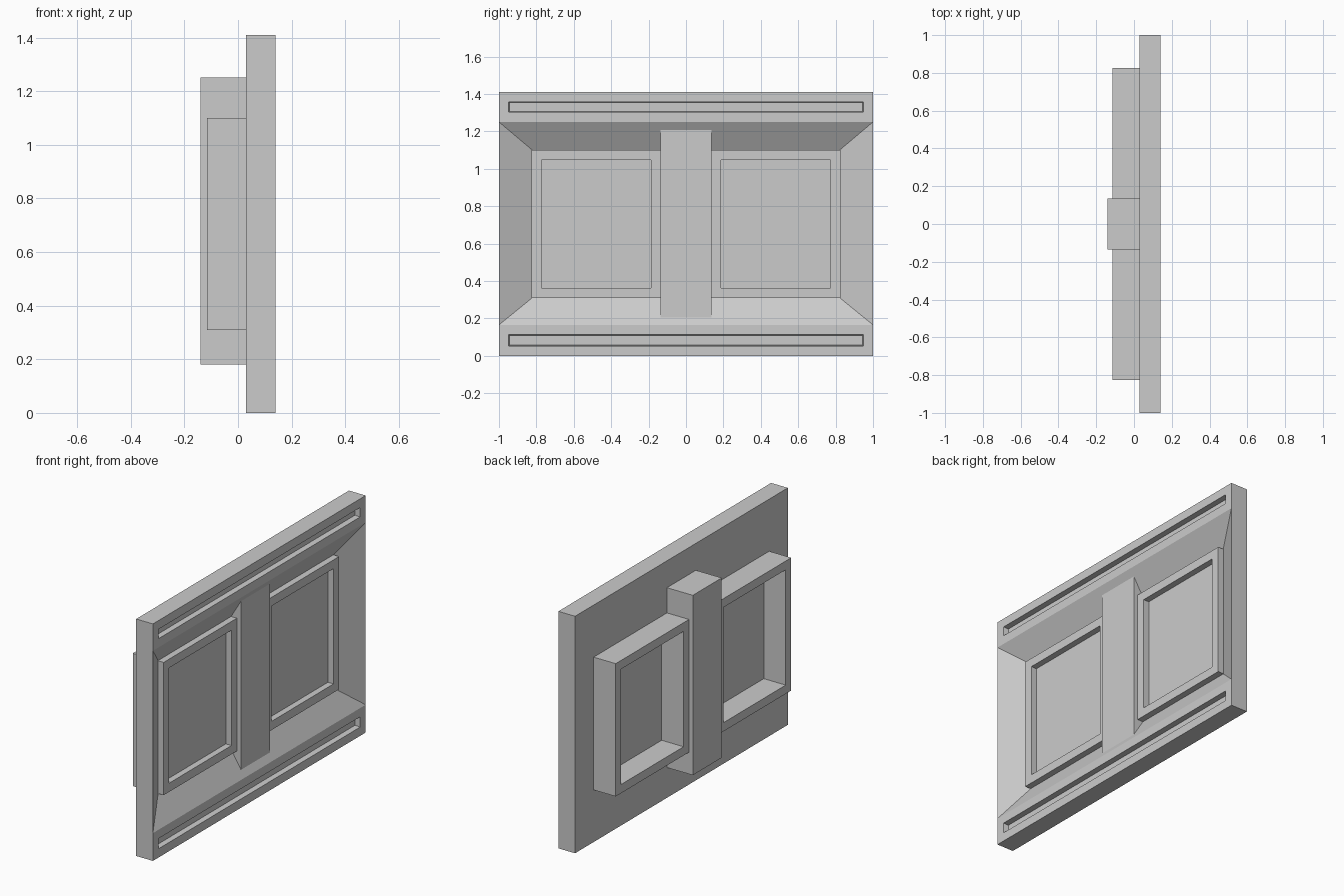
import bpy, bmesh
from mathutils import Vector

cube = bpy.data.objects.get("Cube")
if cube:
    bpy.data.objects.remove(cube, do_unlink=True)

# Single plain grey
grey = bpy.data.materials.new("light_grey")
grey.use_nodes = True
grey.diffuse_color = (0.6, 0.6, 0.6, 1)
grey.node_tree.nodes["Principled BSDF"].inputs["Base Color"].default_value = (0.6, 0.6, 0.6, 1)


def finish(bm, name):
    mesh = bpy.data.meshes.new(name)
    bm.to_mesh(mesh)
    bm.free()
    mesh.materials.append(grey)
    obj = bpy.data.objects.new(name, mesh)
    bpy.context.collection.objects.link(obj)
    return obj


def box(lo, hi):
    bm = bmesh.new()
    bmesh.ops.create_cube(bm, size=1)
    lo, hi = Vector(lo), Vector(hi)
    for v in bm.verts:
        v.co = (lo + hi) / 2 + v.co * (hi - lo)
    bm.normal_update()
    return bm


def sink(bm, face, rim, depth, taper=0.0):
    """Inset a face by rim, then push it inward to make a pocket."""
    normal = face.normal.copy()
    bmesh.ops.inset_individual(bm, faces=[face], thickness=rim, use_even_offset=True)
    bmesh.ops.inset_individual(bm, faces=[face], thickness=taper or 0.0001, use_even_offset=True)
    bmesh.ops.translate(bm, verts=face.verts[:], vec=-normal * depth)


# Wall slab with a sloped recess and a long groove above and below it
BACK, FRONT, FLOOR = 0.03, 0.14, 0.05
HEIGHT, LOW, HIGH = 1.41, 0.165, 1.25
IN_Y, IN_LOW, IN_HIGH = 0.822, 0.31, 1.10

bm = bmesh.new()


def row(x, y, z):
    return [bm.verts.new((x, s * y, z)) for s in (-1, 1)]


back_bottom, back_top = row(BACK, 1, 0), row(BACK, 1, HEIGHT)
levels = [row(FRONT, 1, z) for z in (0, LOW, HIGH, HEIGHT)]
floor_low, floor_high = row(FLOOR, IN_Y, IN_LOW), row(FLOOR, IN_Y, IN_HIGH)


def band(a, b):
    return bm.faces.new((a[0], a[1], b[1], b[0]))


bands = [band(levels[0], levels[1]), band(levels[2], levels[3])]
band(levels[1], floor_low)
band(floor_low, floor_high)
band(floor_high, levels[2])
band(back_bottom, levels[0])
band(levels[3], back_top)
band(back_top, back_bottom)
for i in (0, 1):
    bm.faces.new((levels[1][i], levels[2][i], floor_high[i], floor_low[i]))
    bm.faces.new([back_bottom[i]] + [lv[i] for lv in levels] + [back_top[i]])
bmesh.ops.recalc_face_normals(bm, faces=bm.faces[:])
bm.normal_update()
for face in bands:
    sink(bm, face, 0.052, 0.03, 0.005)
finish(bm, "wall_slab")

# Window frames, open on both sides of the slab
for side, name in ((-1, "right_window_frame"), (1, "left_window_frame")):
    ys = sorted((side * 0.135, side * 0.825))
    bm = box((-0.115, ys[0], IN_LOW), (0.088, ys[1], IN_HIGH))
    outer = [f for f in bm.faces if f.normal.x > 0.9][0]
    inner = [f for f in bm.faces if f.normal.x < -0.9][0]
    sink(bm, outer, 0.052, 0.037)
    sink(bm, inner, 0.052, 0.144)
    finish(bm, name)

# Post between the windows
finish(box((-0.14, -0.136, 0.18), (0.115, 0.136, 1.25)), "centre_post")
